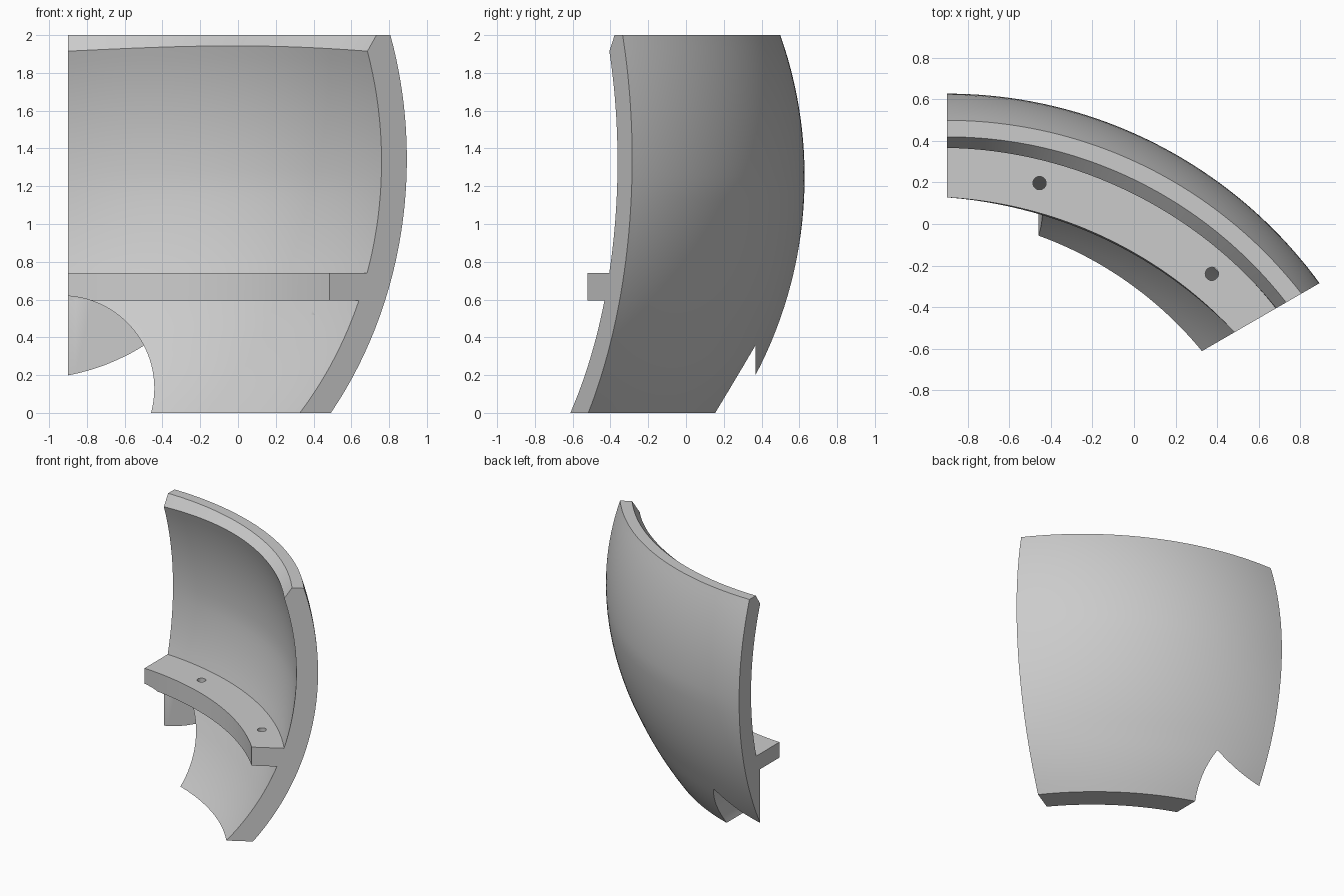
import bpy, bmesh, math
from mathutils import Vector

cube = bpy.data.objects.get("Cube")
if cube:
    bpy.data.objects.remove(cube)

LEFT_X = -0.9
COLUMNS = 48
LIP_Z, SHELF_TOP, SHELF_BOTTOM = 1.915, 0.74, 0.595

grey = bpy.data.materials.new("plain_grey")
grey.use_nodes = True
colour = (0.6, 0.6, 0.6, 1)
grey.diffuse_color = colour
grey.node_tree.nodes["Principled BSDF"].inputs["Base Color"].default_value = colour


def sag(z, middle, radius):
    return radius - math.sqrt(radius ** 2 - (z - middle) ** 2)


def outer(z):
    # y at the left end, x at the slanted right end
    return 0.628 - sag(z, 1.25, 2.25), 0.894 - 0.866 * sag(z, 1.345, 2.18)


def inner(z):
    return 0.48 - sag(z, 1.25, 2.01), 0.76 - 0.866 * sag(z, 1.33, 2.02)


def arc_point(ends, z, u):
    # Point on the plan arc that runs from the left end to the right end
    y_left, x_right = ends
    slope = 0.1 * max(0, min(1, (1.2 - z) / 0.8))
    p = Vector((LEFT_X, y_left))
    q = Vector((x_right, -0.285 + (x_right - 0.894) * 0.5774))
    inward = Vector((-slope, -1)).normalized()
    d = q - p
    radius = d.length_squared / (2 * d.dot(inward))
    centre = p + radius * inward
    a, b = p - centre, q - centre
    start, end = math.atan2(a.y, a.x), math.atan2(b.y, b.x)
    angle = start + (end - start) * u
    return (centre.x + radius * math.cos(angle),
            centre.y + radius * math.sin(angle), z)


def steps(a, b, n):
    return [a + (b - a) * i / n for i in range(n + 1)]


def section(u):
    # Closed cross-section: outer wall up, lip, inner wall down, shelf, foot
    lip = LIP_Z + 0.028 * math.sin(math.pi * u)
    pts = [(outer(z), z) for z in steps(0, 2, 32)]
    pts.append(((0.42, 0.733), 2))
    pts += [(inner(z), z) for z in steps(lip, SHELF_TOP, 20)]
    pts += [((0.128, 0.484), SHELF_TOP), ((0.128, 0.484), SHELF_BOTTOM)]
    pts += [(inner(z), z) for z in steps(SHELF_BOTTOM, 0, 12)]
    return [arc_point(e, z, u) for e, z in pts]


def finish(bm, name):
    bmesh.ops.recalc_face_normals(bm, faces=bm.faces)
    mesh = bpy.data.meshes.new(name)
    bm.to_mesh(mesh)
    bm.free()
    mesh.materials.append(grey)
    obj = bpy.data.objects.new(name, mesh)
    bpy.context.collection.objects.link(obj)
    return obj


# Curved shell with its lip and shelf
bm = bmesh.new()
rings = [[bm.verts.new(c) for c in section(u)] for u in steps(0, 1, COLUMNS)]
for a, b in zip(rings, rings[1:]):
    for i in range(len(a)):
        j = (i + 1) % len(a)
        bm.faces.new((a[i], a[j], b[j], b[i]))
bm.faces.new(rings[0])
bm.faces.new(rings[-1])
shell = finish(bm, "curved_shell_panel")


def cut_cylinder(name, location, radius, depth, sides, turn=0):
    bpy.ops.mesh.primitive_cylinder_add(vertices=sides, radius=radius, depth=depth,
                                        location=location, rotation=(turn, 0, 0))
    tool = bpy.context.object
    tool.name = name
    tool.data.materials.append(grey)
    mod = shell.modifiers.new(name, 'BOOLEAN')
    mod.operation, mod.solver, mod.object = 'DIFFERENCE', 'EXACT', tool
    bpy.context.view_layer.objects.active = shell
    bpy.ops.object.modifier_apply(modifier=name)
    bpy.data.objects.remove(tool)


# Round notch in the lower left corner, stopping at a flat face
cut_cylinder("notch_cutter", (-0.933, 0.367 - 1, 0.13), 0.49, 2, 96, math.pi / 2)

# Two bolt holes through the shelf
for x, y in ((-0.455, 0.197), (0.375, -0.24)):
    cut_cylinder("bolt_hole_cutter", (x, y, 0.67), 0.032, 0.3, 24)

bpy.ops.object.select_all(action='DESELECT')
shell.select_set(True)
bpy.context.view_layer.objects.active = shell
bpy.ops.object.shade_smooth_by_angle(angle=math.radians(25))
